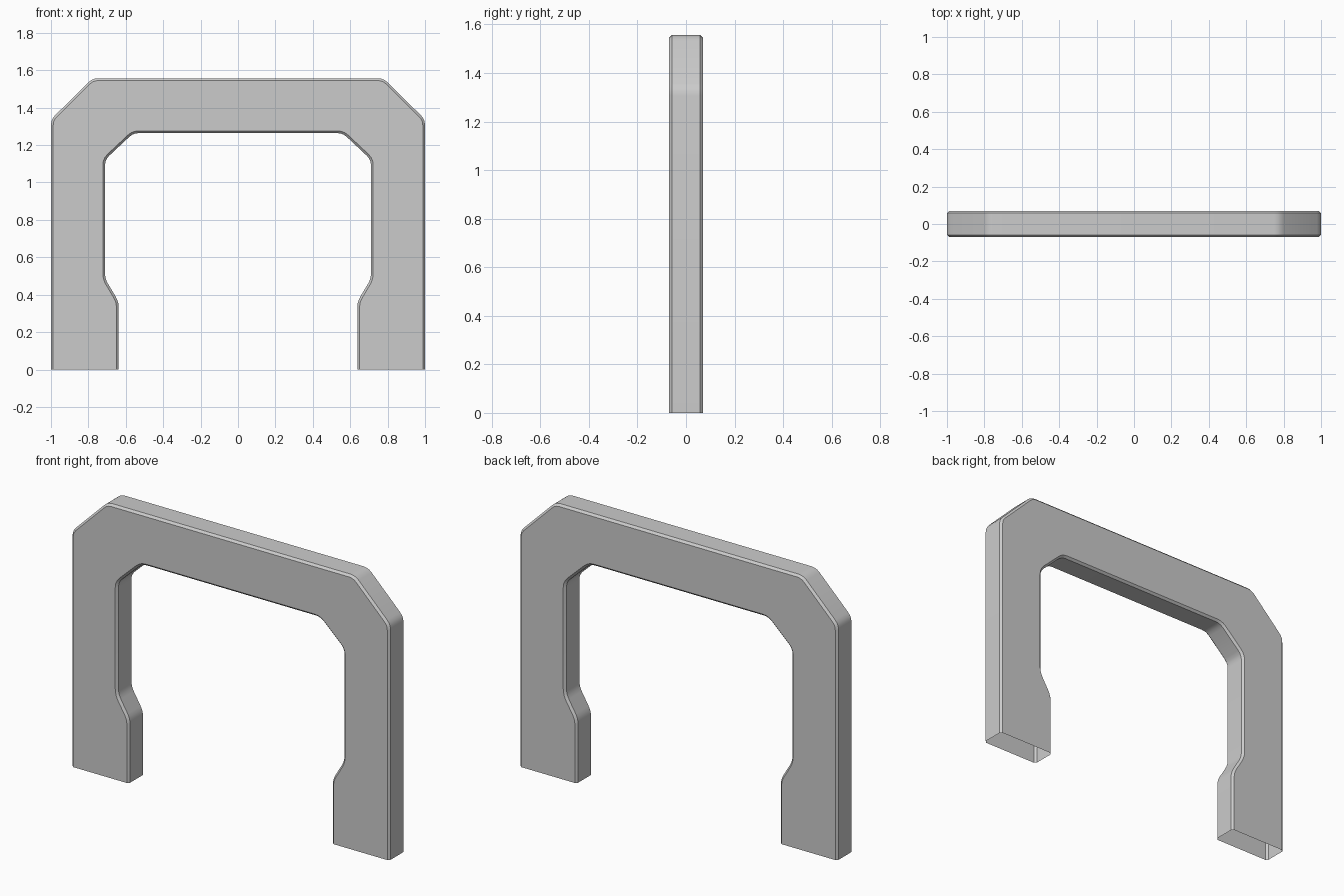
import bpy, bmesh
from mathutils import Vector

if "Cube" in bpy.data.objects:
    bpy.data.objects.remove(bpy.data.objects["Cube"])

HALF_DEPTH = 0.07
CHAMFER = 0.012
ROUND = 0.03


def round_path(points, r, steps=3):
    """Round every inner corner of an open path."""
    pts = [Vector(p) for p in points]
    out = [pts[0]]
    for a, b, c in zip(pts, pts[1:], pts[2:]):
        p = b + (a - b).normalized() * r
        q = b + (c - b).normalized() * r
        for s in range(steps + 1):
            t = s / steps
            out.append(p * (1 - t) ** 2 + b * 2 * t * (1 - t) + q * t ** 2)
    return out + [pts[-1]]


def inset_path(path, d):
    """Offset an open path to its right with mitred corners."""
    right = []
    for a, b in zip(path, path[1:]):
        e = (b - a).normalized()
        right.append(Vector((e.y, -e.x)))
    right = [right[0]] + right + [right[-1]]
    out = []
    for p, m, n in zip(path, right, right[1:]):
        out.append(p + (m + n) * d / (1 + m.dot(n)))
    return out


def mirrored(half):
    return half + [(-x, z) for x, z in reversed(half)]


# Outer and inner outlines of the gate, clockwise seen from the front
outer = round_path(mirrored([(-1, 0), (-1, 1.337), (-0.778, 1.557)]), ROUND)
inner = round_path(mirrored([(0.638, 0), (0.638, 0.363), (0.711, 0.485),
                             (0.711, 1.122), (0.56, 1.264)]), ROUND)
full = outer + inner
small = inset_path(outer, CHAMFER) + inset_path(inner, CHAMFER)

# Chamfered frame, open under the feet
bm = bmesh.new()
layers = []
for loop, y in ((small, -HALF_DEPTH), (full, CHAMFER - HALF_DEPTH),
                (full, HALF_DEPTH - CHAMFER), (small, HALF_DEPTH)):
    layers.append([bm.verts.new((p.x, y, p.y)) for p in loop])
bm.faces.new(layers[0][::-1])
bm.faces.new(layers[-1])
for near, far in zip(layers, layers[1:]):
    for i in range(len(full) - 1):
        if i != len(outer) - 1:
            bm.faces.new((near[i], near[i + 1], far[i + 1], far[i]))

mesh = bpy.data.meshes.new("gate_frame")
bm.to_mesh(mesh)
bm.free()
gate = bpy.data.objects.new("gate_frame", mesh)
bpy.context.collection.objects.link(gate)
bpy.context.view_layer.objects.active = gate
gate.select_set(True)
bpy.ops.object.shade_smooth_by_angle(angle=0.52)
